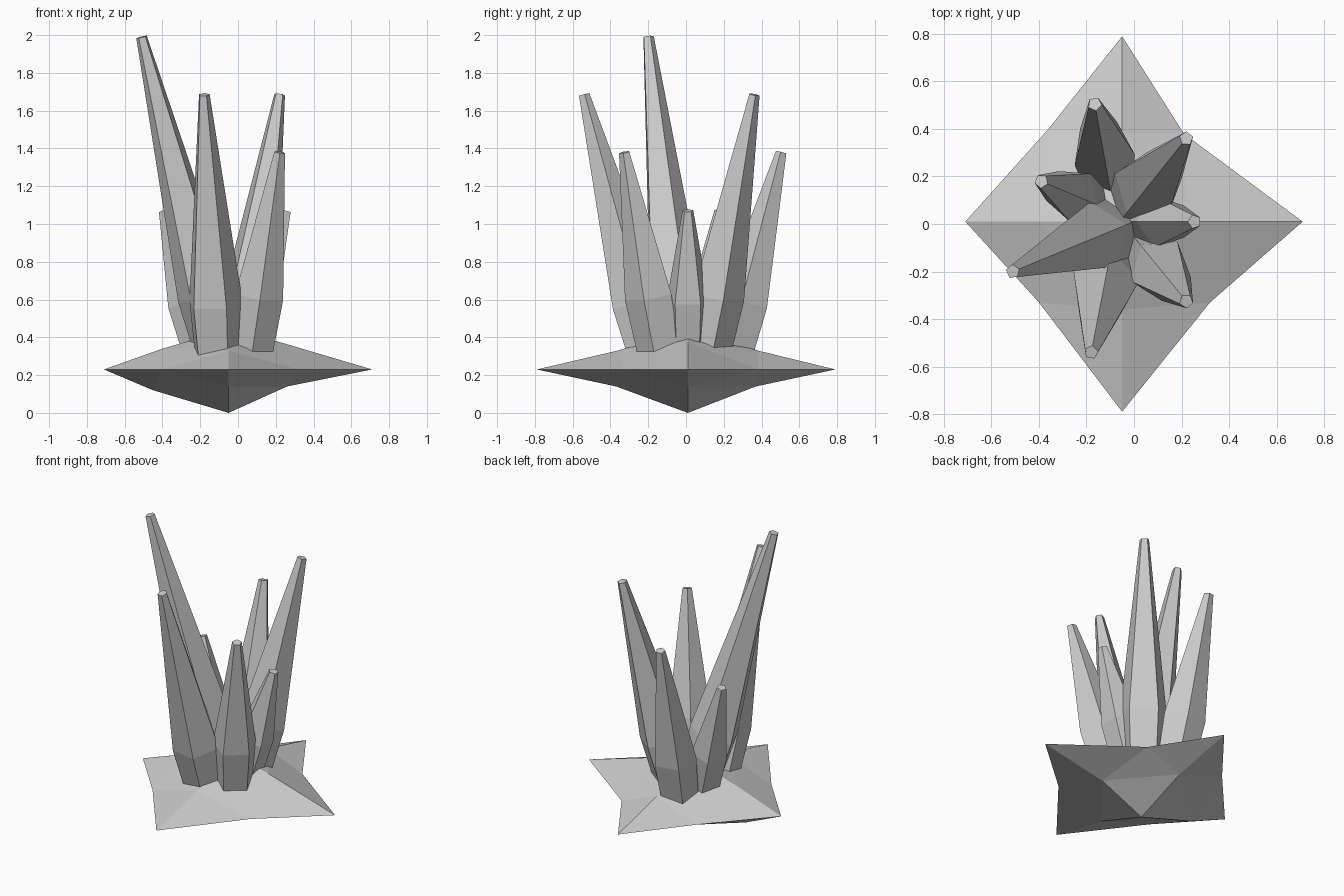
import bpy, bmesh, math
from mathutils import Vector

if "Cube" in bpy.data.objects:
    bpy.data.objects.remove(bpy.data.objects["Cube"])


def make_object(name, bm):
    bmesh.ops.recalc_face_normals(bm, faces=bm.faces)
    mesh = bpy.data.meshes.new(name)
    bm.to_mesh(mesh)
    bm.free()
    obj = bpy.data.objects.new(name, mesh)
    bpy.context.collection.objects.link(obj)
    return obj


# Rock base: an octahedron with every side split into four facets
def rock_base():
    bm = bmesh.new()
    rim = [bm.verts.new((x, y, 0.23)) for x, y in (
        (0.71, 0.01), (0.21, 0.38), (-0.05, 0.79), (-0.36, 0.40),
        (-0.71, 0.01), (-0.40, -0.33), (-0.05, -0.79), (0.32, -0.33))]
    top = [(0.22, 0.01, 0.375), (-0.05, 0.38, 0.33), (-0.40, 0.01, 0.34), (-0.05, -0.36, 0.33)]
    bottom = [(0.26, 0.01, 0.14), (-0.05, 0.37, 0.14), (-0.45, 0.01, 0.12), (-0.05, -0.37, 0.14)]
    for ridge_points, apex_z in ((top, 0.44), (bottom, 0.0)):
        ridge = [bm.verts.new(p) for p in ridge_points]
        apex = bm.verts.new((-0.05, 0.01, apex_z))
        for i in range(4):
            j = (i + 1) % 4
            a, b, mid = rim[2 * i], rim[2 * j], rim[2 * i + 1]
            for face in ((a, mid, ridge[i]), (mid, b, ridge[j]),
                         (mid, ridge[j], ridge[i]), (ridge[i], ridge[j], apex)):
                bm.faces.new(face)
    return make_object("rock_base", bm)


# Crystal: five-sided, widest near the bottom, leaning outward to a small flat tip
def crystal(name, middle, tip, radius):
    middle, tip = Vector(middle), Vector(tip)
    axis = (tip - middle).normalized()
    foot = middle - axis * ((middle.z - 0.22) / axis.z)
    inward = Vector((-axis.x, -axis.y, 0)).normalized()
    u = (inward - axis * inward.dot(axis)).normalized()
    v = axis.cross(u)
    bm = bmesh.new()
    rings = []
    for centre, r in ((foot, radius * 0.85), (middle, radius), (tip, 0.03)):
        rings.append([bm.verts.new(centre + r * (u * math.cos(t) + v * math.sin(t)))
                      for t in (math.tau * k / 5 for k in range(5))])
    for low, high in zip(rings, rings[1:]):
        for k in range(5):
            n = (k + 1) % 5
            bm.faces.new((low[k], low[n], high[n], high[k]))
    bm.faces.new(rings[0])
    bm.faces.new(rings[-1])
    return make_object(name, bm)


rock_base()
crystals = {
    "tallest_crystal": ((-0.17, -0.06, 0.62), (-0.51, -0.20, 1.99), 0.155),
    "front_crystal": ((-0.125, -0.255, 0.58), (-0.18, -0.54, 1.685), 0.15),
    "back_right_crystal": ((0.06, 0.16, 0.62), (0.22, 0.36, 1.685), 0.15),
    "back_crystal": ((-0.13, 0.31, 0.58), (-0.165, 0.505, 1.38), 0.135),
    "front_right_crystal": ((0.11, -0.19, 0.62), (0.22, -0.325, 1.38), 0.135),
    "left_crystal": ((-0.26, 0.125, 0.58), (-0.39, 0.18, 1.07), 0.115),
    "right_crystal": ((0.12, 0.01, 0.60), (0.255, 0.01, 1.07), 0.115),
}
for name, (middle, tip, radius) in crystals.items():
    crystal(name, middle, tip, radius)
